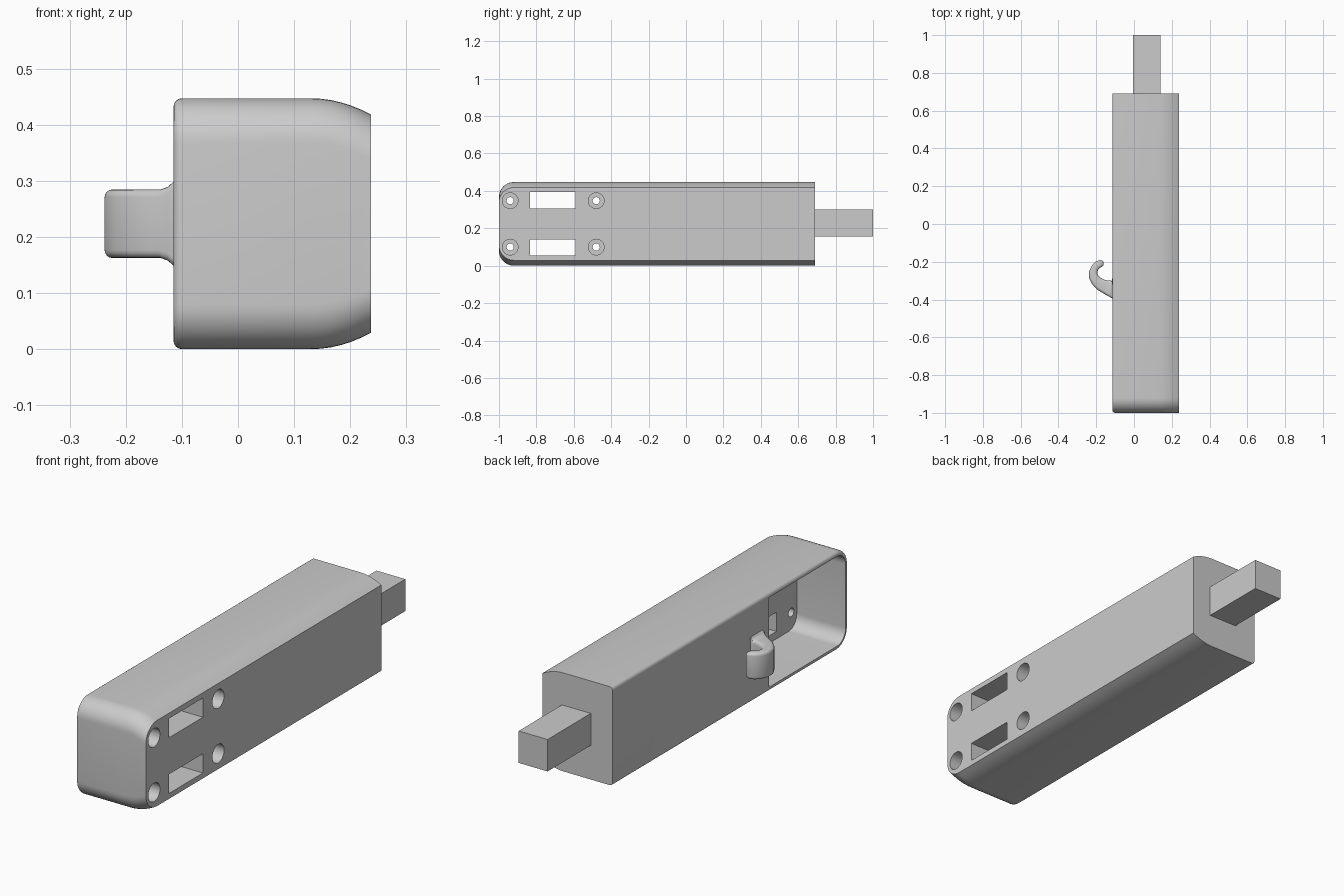
import bpy, bmesh, math
from mathutils import Vector

if "Cube" in bpy.data.objects:
    bpy.data.objects.remove(bpy.data.objects["Cube"], do_unlink=True)

grey = bpy.data.materials.new("plain_grey")
grey.use_nodes = True
COL = (0.6, 0.6, 0.6, 1)
grey.diffuse_color = COL
grey.node_tree.nodes["Principled BSDF"].inputs["Base Color"].default_value = COL

MID_Z = 0.2235


def make(name, bm):
    bmesh.ops.recalc_face_normals(bm, faces=bm.faces)
    me = bpy.data.meshes.new(name)
    bm.to_mesh(me)
    bm.free()
    ob = bpy.data.objects.new(name, me)
    bpy.context.collection.objects.link(ob)
    me.materials.append(grey)
    return ob


def loft(name, rings):
    """Skin a list of equal-length closed rings and cap both ends."""
    bm = bmesh.new()
    vr = [[bm.verts.new(p) for p in r] for r in rings]
    n = len(vr[0])
    for a, b in zip(vr, vr[1:]):
        for i in range(n):
            bm.faces.new((a[i], a[(i + 1) % n], b[(i + 1) % n], b[i]))
    bm.faces.new(vr[0])
    bm.faces.new(vr[-1][::-1])
    return make(name, bm)


def box(name, x0, x1, y0, y1, z0, z1):
    return loft(name, [[(x, y0, z0), (x, y1, z0), (x, y1, z1), (x, y0, z1)] for x in (x0, x1)])


def rod(name, x0, x1, y, z, r, n=32):
    ring = [(y + r * math.cos(2 * math.pi * i / n), z + r * math.sin(2 * math.pi * i / n)) for i in range(n)]
    return loft(name, [[(x, *p) for p in ring] for x in (x0, x1)])


def d_ring(x, y0, y1, half, r, steps=10):
    """Outline in yz: square corners at the back, rounded at the front."""
    pts = [(x, y1, MID_Z - half), (x, y1, MID_Z + half)]
    for s in (1, -1):
        for i in range(steps + 1):
            a = math.pi / 2 * i / steps
            if s < 0:
                a = math.pi / 2 - a
            pts.append((x, y0 + r - r * math.sin(a), MID_Z + s * (half - r + r * math.cos(a))))
    return pts


def shade(ob, angle):
    bpy.ops.object.select_all(action="DESELECT")
    ob.select_set(True)
    bpy.context.view_layer.objects.active = ob
    bpy.ops.object.shade_smooth_by_angle(angle=math.radians(angle))


# Body: small fillet on the right side, gentle crown towards the left side
rings = []
F = 0.015
for i in range(5):
    a = math.pi / 2 * i / 4
    inset = F * (1 - math.sin(a))
    rings.append(d_ring(-0.115 + F * (1 - math.cos(a)), -1 + inset, 0.69, MID_Z - inset, 0.08 - inset))
for i in range(7):
    t = i / 6
    rings.append(d_ring(0.13 + 0.107 * t, -1, 0.69, MID_Z - 0.029 * t * t, 0.08))
body = loft("body", rings)

# Cutters: open cavity, two slots, four counterbored screw holes
cutters = [loft("cavity_cutter", [d_ring(x, -0.98, -0.43, 0.2035, 0.06) for x in (-0.2, 0.13)])]
for s in (-1, 1):
    z0, z1 = sorted((MID_Z + s * 0.083, MID_Z + s * 0.17))
    cutters.append(box("slot_cutter", 0.05, 0.3, -0.835, -0.59, z0, z1))
    for y in (-0.94, -0.48):
        cutters.append(rod("screw_hole_cutter", 0.05, 0.3, y, MID_Z + s * 0.124, 0.019))
        cutters.append(rod("counterbore_cutter", 0.16, 0.3, y, MID_Z + s * 0.124, 0.042))
for c in cutters:
    c.hide_render = True
    m = body.modifiers.new("cut", "BOOLEAN")
    m.operation = "DIFFERENCE"
    m.solver = "EXACT"
    m.object = c
bpy.context.view_layer.update()
cut_mesh = bpy.data.meshes.new_from_object(body.evaluated_get(bpy.context.evaluated_depsgraph_get()))
body.modifiers.clear()
body.data = cut_mesh
for c in cutters:
    bpy.data.objects.remove(c, do_unlink=True)
shade(body, 25)

# Square tang at the back
box("tang", -0.005, 0.14, 0.68, 1.0, 0.155, 0.30)

# Curved hook: x, y, half thickness, half height along its centre line
path = [(-0.105, -0.342, 0.056, 0.078), (-0.116, -0.342, 0.052, 0.074), (-0.120, -0.342, 0.046, 0.066),
        (-0.130, -0.340, 0.041, 0.061), (-0.150, -0.333, 0.036, 0.061), (-0.175, -0.322, 0.032, 0.061),
        (-0.198, -0.304, 0.028, 0.061), (-0.214, -0.280, 0.025, 0.061), (-0.216, -0.255, 0.022, 0.061),
        (-0.207, -0.232, 0.020, 0.061), (-0.192, -0.216, 0.020, 0.061), (-0.176, -0.209, 0.019, 0.060),
        (-0.166, -0.208, 0.015, 0.056), (-0.161, -0.208, 0.008, 0.049)]
rings = []
for i, (x, y, t, h) in enumerate(path):
    a, b = path[max(i - 1, 0)], path[min(i + 1, len(path) - 1)]
    d = Vector((b[0] - a[0], b[1] - a[1], 0)).normalized()
    side = Vector((-d.y, d.x, 0))
    r = min(0.014, t * 0.7)
    ring = []
    for q, (sx, sz) in enumerate(((1, 1), (-1, 1), (-1, -1), (1, -1))):
        for k in range(5):
            ang = math.pi / 2 * (q + k / 4)
            u = sx * (t - r) + r * math.cos(ang)
            w = sz * (h - r) + r * math.sin(ang)
            ring.append(Vector((x, y, MID_Z + w)) + side * u)
    rings.append(ring)
hook = loft("hook", rings)
shade(hook, 50)
